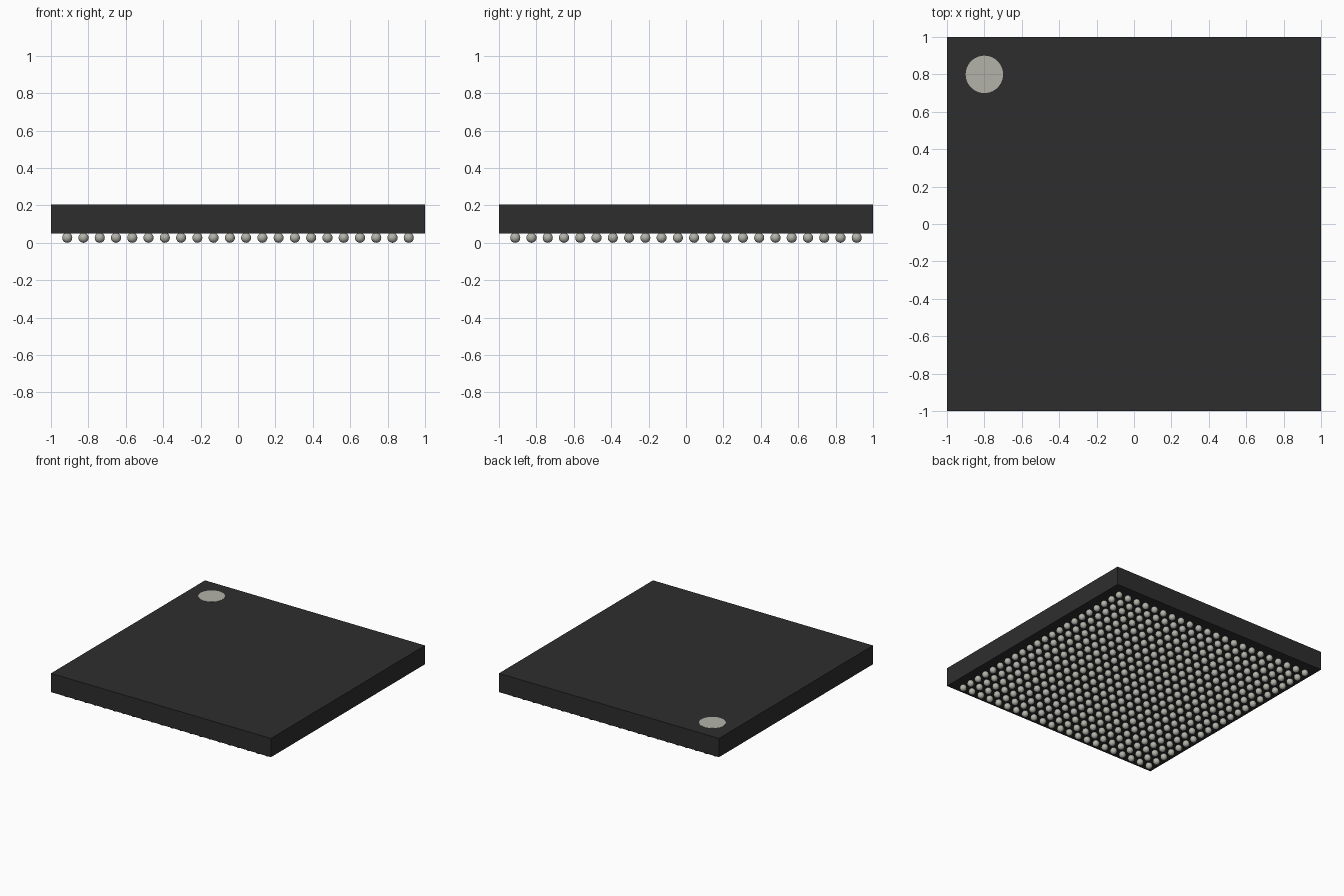
import bpy
import bmesh
from mathutils import Matrix

cube = bpy.data.objects.get("Cube")
if cube:
    bpy.data.objects.remove(cube, do_unlink=True)


def make_material(name, rgb):
    mat = bpy.data.materials.new(name)
    mat.use_nodes = True
    colour = (*rgb, 1.0)
    mat.diffuse_color = colour
    mat.node_tree.nodes["Principled BSDF"].inputs["Base Color"].default_value = colour
    return mat


def finish(name, bm, mat, smooth=False):
    mesh = bpy.data.meshes.new(name)
    for face in bm.faces:
        face.smooth = smooth
    bm.to_mesh(mesh)
    bm.free()
    mesh.materials.append(mat)
    obj = bpy.data.objects.new(name, mesh)
    bpy.context.collection.objects.link(obj)
    return obj


black = make_material("black resin", (0.027, 0.027, 0.027))
silver = make_material("solder grey", (0.45, 0.45, 0.40))

BOTTOM, TOP = 0.05, 0.204
COUNT, SPAN, RADIUS = 22, 0.913, 0.027

# Flat square package body
bm = bmesh.new()
bmesh.ops.create_cube(bm, size=1, matrix=Matrix.Translation((0, 0, (BOTTOM + TOP) / 2))
                      @ Matrix.Diagonal((2, 2, TOP - BOTTOM, 1)))
finish("package_body", bm, black)

# Thin round marker in the back right corner of the top
bm = bmesh.new()
bmesh.ops.create_cone(bm, cap_ends=True, segments=48, radius1=0.1, radius2=0.1, depth=0.002,
                      matrix=Matrix.Translation((-0.8, 0.8, TOP)))
finish("corner_marker", bm, silver)

# One solder ball, repeated by arrays over the underside
bm = bmesh.new()
bmesh.ops.create_uvsphere(bm, u_segments=16, v_segments=10, radius=RADIUS)
balls = finish("solder_balls", bm, silver, smooth=True)
balls.location = (-SPAN, -SPAN, RADIUS)
pitch = 2 * SPAN / (COUNT - 1)
for axis, offset in (("x", (pitch, 0, 0)), ("y", (0, pitch, 0))):
    array = balls.modifiers.new("rows_" + axis, "ARRAY")
    array.count = COUNT
    array.use_relative_offset = False
    array.use_constant_offset = True
    array.constant_offset_displace = offset
